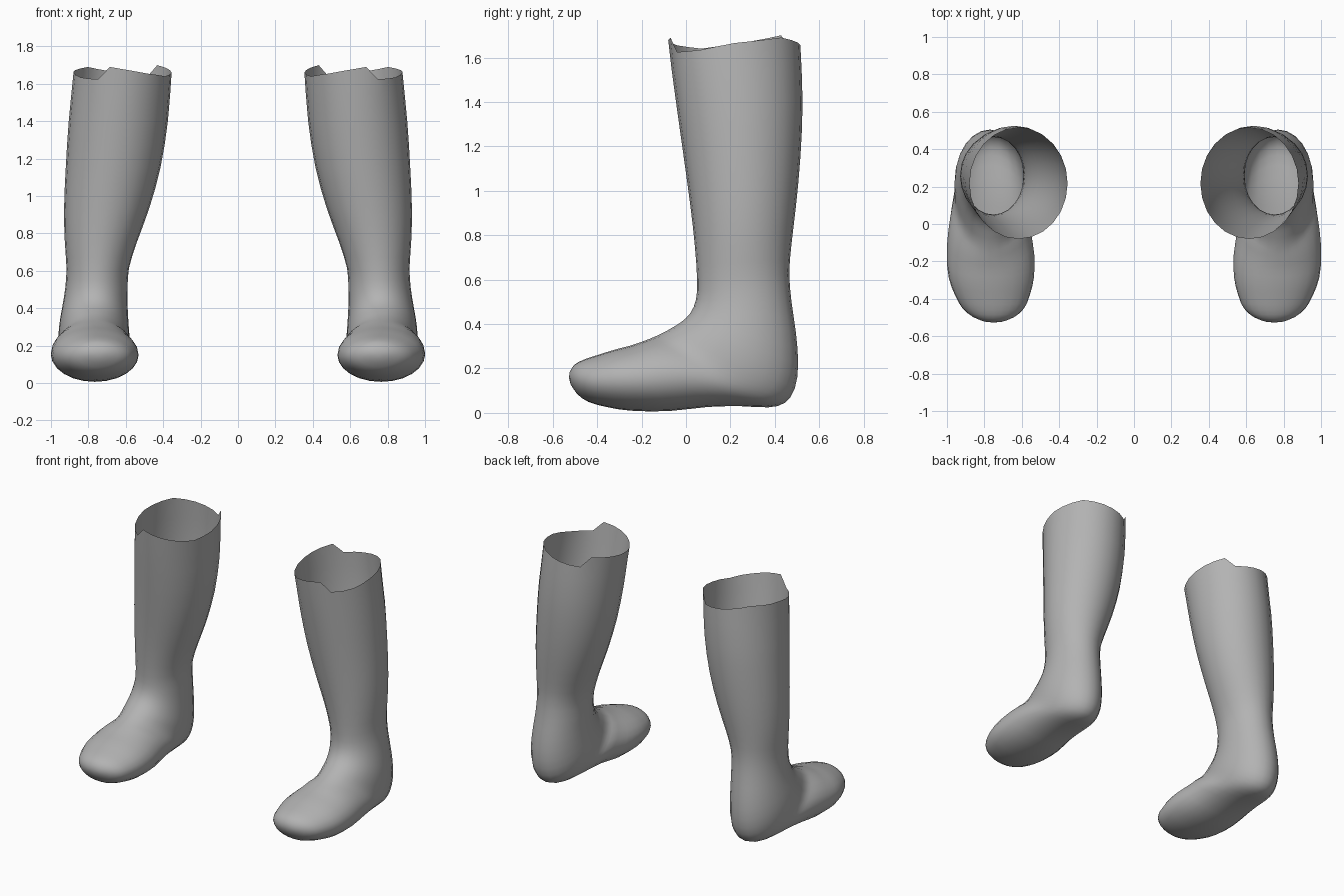
import bpy
import bmesh
import math
from mathutils import Vector

default_cube = bpy.data.objects.get("Cube")
if default_cube:
    bpy.data.objects.remove(default_cube, do_unlink=True)

SEGMENTS = 24
STEPS = 2

# Leather material
grey = bpy.data.materials.new("plain grey")
grey.use_nodes = True
grey.diffuse_color = (0.45, 0.45, 0.45, 1)
grey.node_tree.nodes["Principled BSDF"].inputs["Base Color"].default_value = grey.diffuse_color

# Cross-sections from rim to toe:
# front y, front z, back y, back z, centre x, half width
SECTIONS = [
    (-.08, 1.66, .515, 1.66, .617, .262),
    (-.045, 1.4, .525, 1.4, .64, .265),
    (-.01, 1.15, .515, 1.15, .668, .253),
    (.02, .93, .495, .93, .703, .227),
    (.04, .75, .475, .76, .733, .193),
    (.05, .6, .465, .63, .75, .167),
    (.045, .51, .475, .5, .757, .167),
    (.02, .45, .495, .36, .765, .175),
    (-.02, .41, .505, .22, .77, .185),
    (-.06, .385, .49, .11, .77, .19),
    (-.095, .365, .445, .045, .77, .19),
    (-.13, .348, .37, .025, .77, .195),
    (-.16, .335, .25, .03, .77, .21),
    (-.2, .32, .1, .027, .772, .222),
    (-.25, .303, -.08, .008, .767, .234),
    (-.32, .285, -.25, .01, .763, .228),
    (-.4, .26, -.36, .027, .757, .2),
    (-.46, .24, -.44, .05, .752, .165),
    (-.505, .215, -.49, .085, .75, .11),
    (-.525, .18, -.52, .13, .75, .045),
]

# Uneven rim: angle (inner side = 0, back = 90) and height
RIM = [(0, 1.66), (45, 1.7), (60, 1.637), (90, 1.655), (135, 1.69),
       (180, 1.665), (215, 1.63), (240, 1.625), (255, 1.69),
       (300, 1.655), (330, 1.64), (360, 1.66)]


def rim_height(angle):
    for (a, za), (b, zb) in zip(RIM, RIM[1:]):
        if a <= angle <= b:
            return za + (zb - za) * (angle - a) / (b - a)


def smooth_value(p, a, b, q, t):
    """Catmull-Rom value between a and b."""
    return a + t / 2 * (b - p + t * (2 * p - 5 * a + 4 * b - q
                                     + t * (3 * (a - b) + q - p)))


def refine(sections):
    result = []
    last = len(sections) - 1
    for i in range(last):
        group = (sections[max(i - 1, 0)], sections[i],
                 sections[i + 1], sections[min(i + 2, last)])
        for step in range(STEPS):
            result.append([smooth_value(*values, step / STEPS)
                           for values in zip(*group)])
    result.append(sections[last])
    return result


def ring_points(section, side, is_rim):
    front_y, front_z, back_y, back_z, centre, width = section
    front = Vector((0, front_y, front_z))
    back = Vector((0, back_y, back_z))
    middle, reach = (front + back) / 2, (back - front) / 2
    for i in range(SEGMENTS):
        degrees = 360 * i / SEGMENTS
        angle = math.radians(degrees)
        point = middle + reach * math.sin(angle)
        point.x = side * (centre - width * math.cos(angle))
        if is_rim:
            point.z = rim_height(degrees)
        yield point


def build_boot(name, side):
    bm = bmesh.new()
    rings = [[bm.verts.new(p) for p in ring_points(section, side, i == 0)]
             for i, section in enumerate(refine(SECTIONS))]
    for upper, lower in zip(rings, rings[1:]):
        for i in range(SEGMENTS):
            j = (i + 1) % SEGMENTS
            bm.faces.new((upper[i], upper[j], lower[j], lower[i]))
    # Rounded toe tip
    toe = rings[-1]
    tip = sum((v.co for v in toe), Vector()) / SEGMENTS
    tip.y -= .004
    tip_vert = bm.verts.new(tip)
    for i in range(SEGMENTS):
        bm.faces.new((toe[i], toe[(i + 1) % SEGMENTS], tip_vert))
    # Outward normals: the front of the toe must face forward
    bm.normal_update()
    if tip_vert.normal.y > 0:
        bmesh.ops.reverse_faces(bm, faces=bm.faces[:])
    for face in bm.faces:
        face.smooth = True
    mesh = bpy.data.meshes.new(name)
    bm.to_mesh(mesh)
    bm.free()
    mesh.materials.append(grey)
    boot = bpy.data.objects.new(name, mesh)
    bpy.context.collection.objects.link(boot)


for boot_name, boot_side in (("left_boot", 1), ("right_boot", -1)):
    build_boot(boot_name, boot_side)
